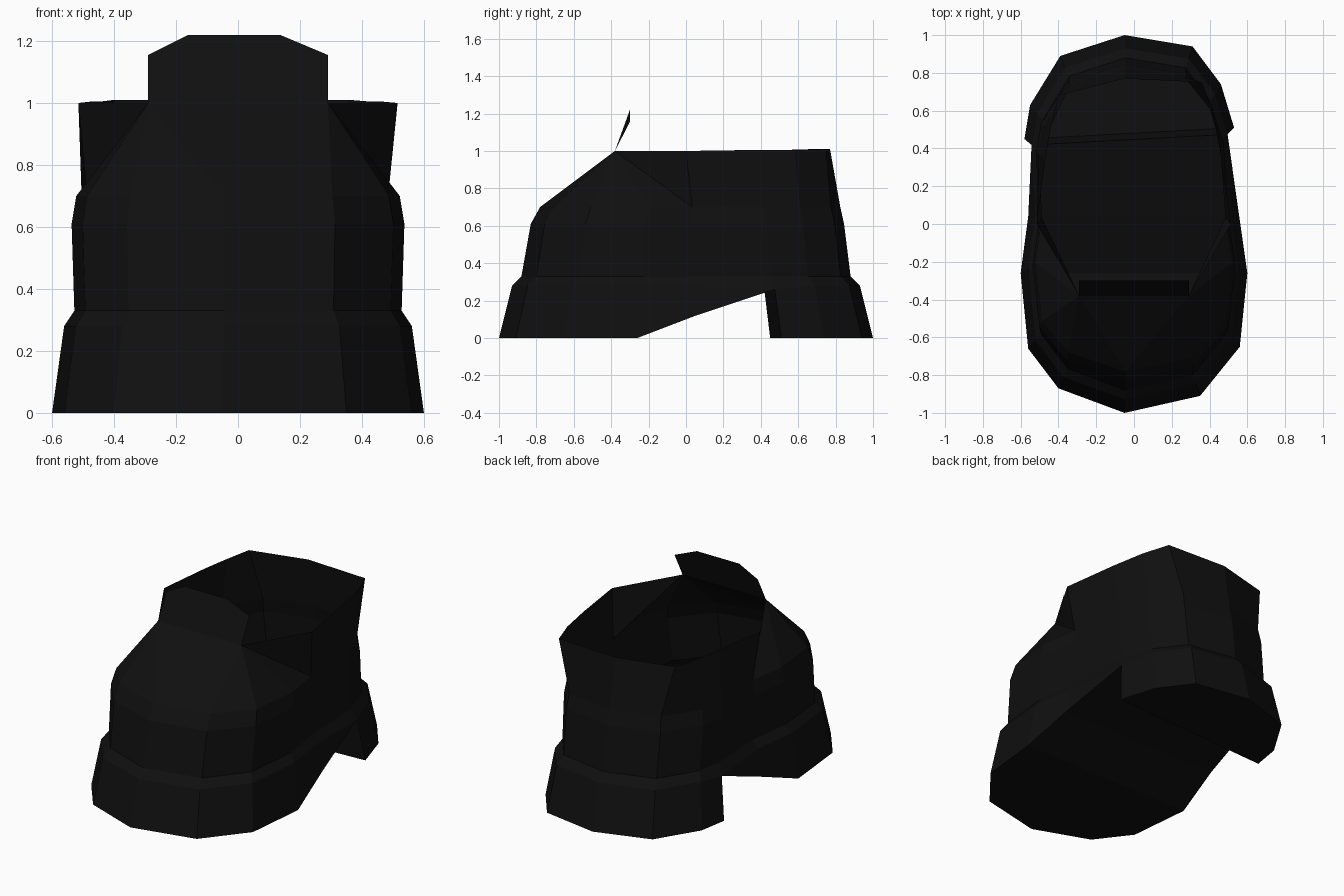
import bpy

cube = bpy.data.objects.get("Cube")
if cube:
    bpy.data.objects.remove(cube, do_unlink=True)

# One very dark leather colour
black = bpy.data.materials.new("black_leather")
black.use_nodes = True
colour = (0.005, 0.005, 0.005, 1)
black.diffuse_color = colour
black.node_tree.nodes["Principled BSDF"].inputs["Base Color"].default_value = colour


def build(name, verts, faces):
    mesh = bpy.data.meshes.new(name)
    mesh.from_pydata(verts, [], faces)
    mesh.materials.append(black)
    mesh.validate()
    obj = bpy.data.objects.new(name, mesh)
    bpy.context.collection.objects.link(obj)
    return obj


# Footprint, counter-clockwise from the left side of the toe
outline = [(.35, -.91), (.56, -.65), (.60, -.26), (.557, .04), (.53, .51),
           (.46, .74), (.31, .94), (-.05, 1), (-.39, .89), (-.55, .63),
           (-.58, .45), (-.56, .04), (-.60, -.26), (-.56, -.66),
           (-.40, -.87), (-.05, -1)]
N = len(outline)
WAIST, ARCH, HEEL = (2, 12), (3, 11), (4, 10)


def ring(z, sx, front, back):
    return [(x * sx, y * (front if y < 0 else back), z) for x, y in outline]


def strip(lower, upper, columns):
    return [(lower + i, lower + (i + 1) % N, upper + (i + 1) % N, upper + i)
            for i in columns]


# Sole with a raised arch and a separate heel block
ground = ring(0, 1, 1, 1)
for i in ARCH:
    ground[i] = (ground[i][0], ground[i][1], .115)
edge = ring(.28, .935, .93, .93)
for i in HEEL:
    edge[i] = (edge[i][0], edge[i][1], .26)
welt = ring(.33, .88, .88, .88)
arch_columns = (ARCH[0], HEEL[1])
faces = strip(0, N, [i for i in range(N) if i not in arch_columns])
faces += strip(N, 2 * N, range(N))
faces += [(3, N + 4, N + 3), (11, N + 11, N + 10)]
faces += [tuple(reversed([12, 13, 14, 15, 0, 1, 2])),
          (2, 12, 11, 3), (3, 11, N + 10, N + 4),
          (4, N + 4, N + 10, 10), tuple(range(10, 3, -1))]
build("sole", ground + edge + welt, faces)

# Upper: open shell with a collar at the back and a sloped instep
rim = [(.515, 0, 1), (.46, .36, 1.005), (.42, .58, 1.005), (.36, .75, 1.01),
       (-.05, .77, 1.01), (-.40, .68, 1.01), (-.44, .52, 1.005),
       (-.47, .34, 1.005), (-.515, 0, 1)]
throat = [(.29, -.38, 1), (-.29, -.38, 1)]
verts = welt + ring(.61, .895, .83, .845) + ring(.70, .87, .78, .825) + rim + throat
top, rim0 = 2 * N, 3 * N
left, right = rim0 + len(rim), rim0 + len(rim) + 1
faces = strip(0, N, range(N)) + strip(N, top, range(N))
for i in range(len(rim) - 1):
    faces.append((top + 3 + i, top + 4 + i, rim0 + i + 1, rim0 + i))
for i in range(3):
    faces.append((left, top + i, top + i + 1))
    faces.append((right, top + 11 + i, top + 12 + i))
faces += [(left, top + 3, rim0), (right, rim0 + len(rim) - 1, top + 11),
          (left, right, top + 15), (left, top + 15, top), (right, top + 14, top + 15)]
build("upper", verts, faces)

# Tongue flap standing above the instep
flap = [(.29, -.30, 1.155), (.135, -.30, 1.22), (-.16, -.30, 1.22), (-.29, -.30, 1.155)]
build("tongue_flap", [throat[1], throat[0]] + flap, [(0, 1, 2, 3, 4, 5)])
